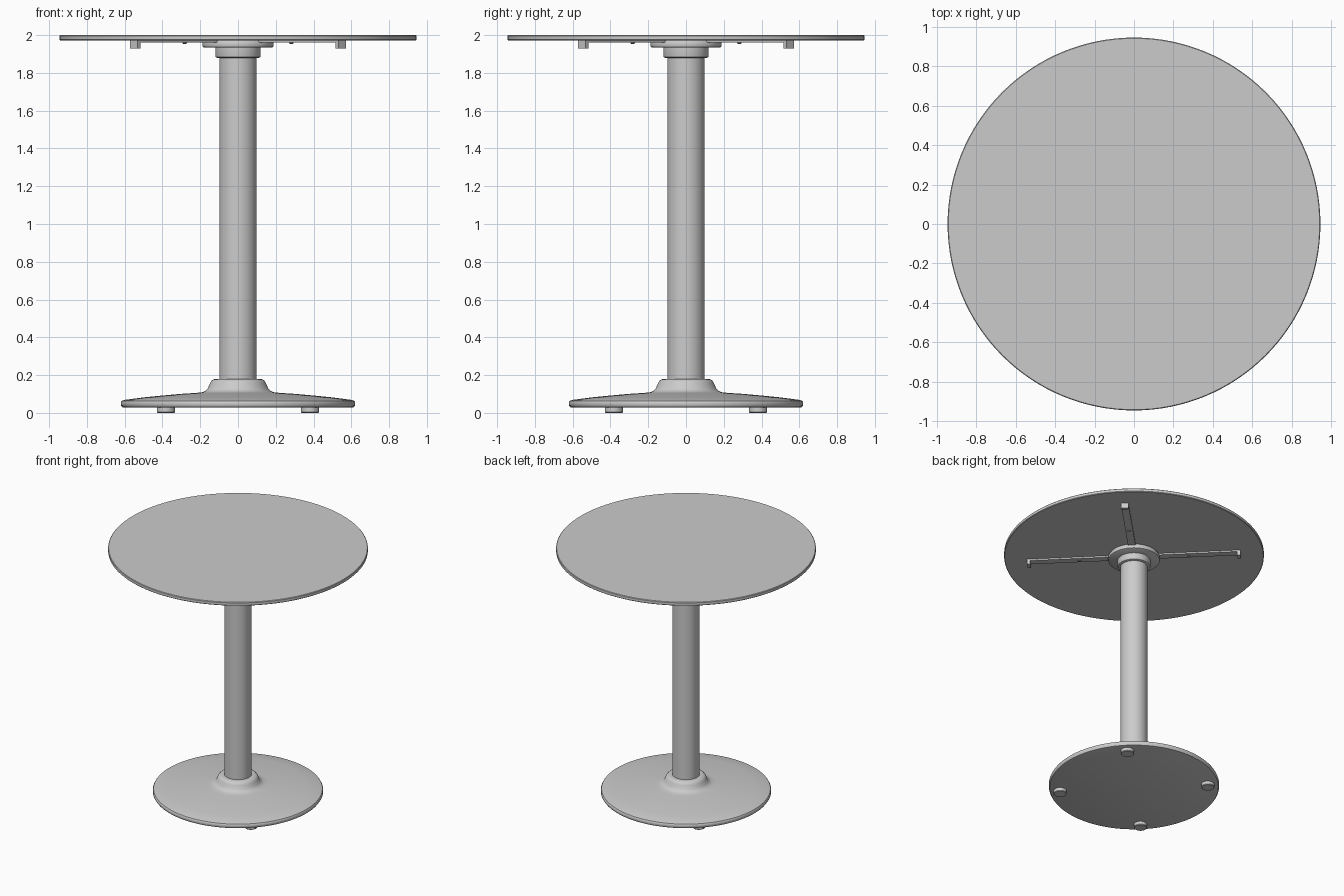
import bpy, bmesh, math
from mathutils import Matrix

if "Cube" in bpy.data.objects:
    bpy.data.objects.remove(bpy.data.objects["Cube"])

grey = bpy.data.materials.new("satin grey")
grey.diffuse_color = (0.6, 0.6, 0.6, 1)
grey.use_nodes = True
grey.node_tree.nodes["Principled BSDF"].inputs["Base Color"].default_value = grey.diffuse_color


def finish(name, bm, smooth=True):
    bmesh.ops.recalc_face_normals(bm, faces=bm.faces)
    mesh = bpy.data.meshes.new(name)
    bm.to_mesh(mesh)
    bm.free()
    mesh.materials.append(grey)
    ob = bpy.data.objects.new(name, mesh)
    bpy.context.collection.objects.link(ob)
    if smooth:
        bpy.ops.object.select_all(action='DESELECT')
        ob.select_set(True)
        bpy.context.view_layer.objects.active = ob
        bpy.ops.object.shade_smooth_by_angle(angle=math.radians(35))
    return ob


def lathe(name, profile, x=0, y=0, n=96):
    """Turn a (radius, z) profile around a vertical axis, with flat end caps."""
    bm = bmesh.new()
    rings = [[bm.verts.new((x + r * math.cos(2 * math.pi * i / n),
                            y + r * math.sin(2 * math.pi * i / n), z))
              for i in range(n)] for r, z in profile]
    for a, b in zip(rings, rings[1:]):
        for i in range(n):
            j = (i + 1) % n
            bm.faces.new((a[i], a[j], b[j], b[i]))
    bm.faces.new(rings[0][::-1])
    bm.faces.new(rings[-1])
    return finish(name, bm)


def radial_box(name, r0, r1, width, z0, z1, angle):
    """Box lying along a radius at the given angle."""
    bm = bmesh.new()
    bmesh.ops.create_cube(bm, size=1)
    m = (Matrix.Rotation(angle, 4, 'Z')
         @ Matrix.Translation(((r0 + r1) / 2, 0, (z0 + z1) / 2))
         @ Matrix.Diagonal((r1 - r0, width, z1 - z0, 1)))
    bmesh.ops.transform(bm, matrix=m, verts=bm.verts)
    return finish(name, bm, False)


# Round top
lathe("table_top", [(0.942, 1.972), (0.946, 1.976), (0.946, 1.996), (0.942, 2.0)], n=128)

# Domed base with flared hub
lathe("base", [(0.605, 0.028), (0.614, 0.031), (0.62, 0.04), (0.62, 0.056),
               (0.615, 0.064), (0.6, 0.069), (0.5, 0.082), (0.4, 0.092),
               (0.3, 0.101), (0.22, 0.106), (0.19, 0.109), (0.172, 0.117),
               (0.16, 0.129), (0.149, 0.155), (0.143, 0.167), (0.133, 0.176),
               (0.12, 0.18), (0.098, 0.18)])

# Column and the parts joining it to the top
lathe("column", [(0.099, 0.15), (0.099, 1.93)], n=64)
lathe("collar", [(0.112, 1.88), (0.118, 1.883), (0.12, 1.89), (0.12, 1.935)], n=64)
lathe("mounting_plate", [(0.18, 1.934), (0.186, 1.938), (0.188, 1.945),
                         (0.188, 1.962), (0.182, 1.973)], n=64)

# Four diagonal support arms with end lips and screws, and four feet below
for k in range(4):
    a = math.radians(45 + 90 * k)
    c, s = math.cos(a), math.sin(a)
    radial_box(f"support_arm_{k + 1}", 0.1, 0.78, 0.055, 1.96, 1.973, a)
    radial_box(f"arm_end_lip_{k + 1}", 0.757, 0.78, 0.055, 1.93, 1.962, a)
    lathe(f"arm_screw_{k + 1}", [(0.008, 1.954), (0.012, 1.957), (0.012, 1.962)],
          0.4 * c, 0.4 * s, 16)
    lathe(f"foot_{k + 1}", [(0.044, 0), (0.048, 0.004), (0.048, 0.03)],
          0.54 * c, 0.54 * s, 32)
